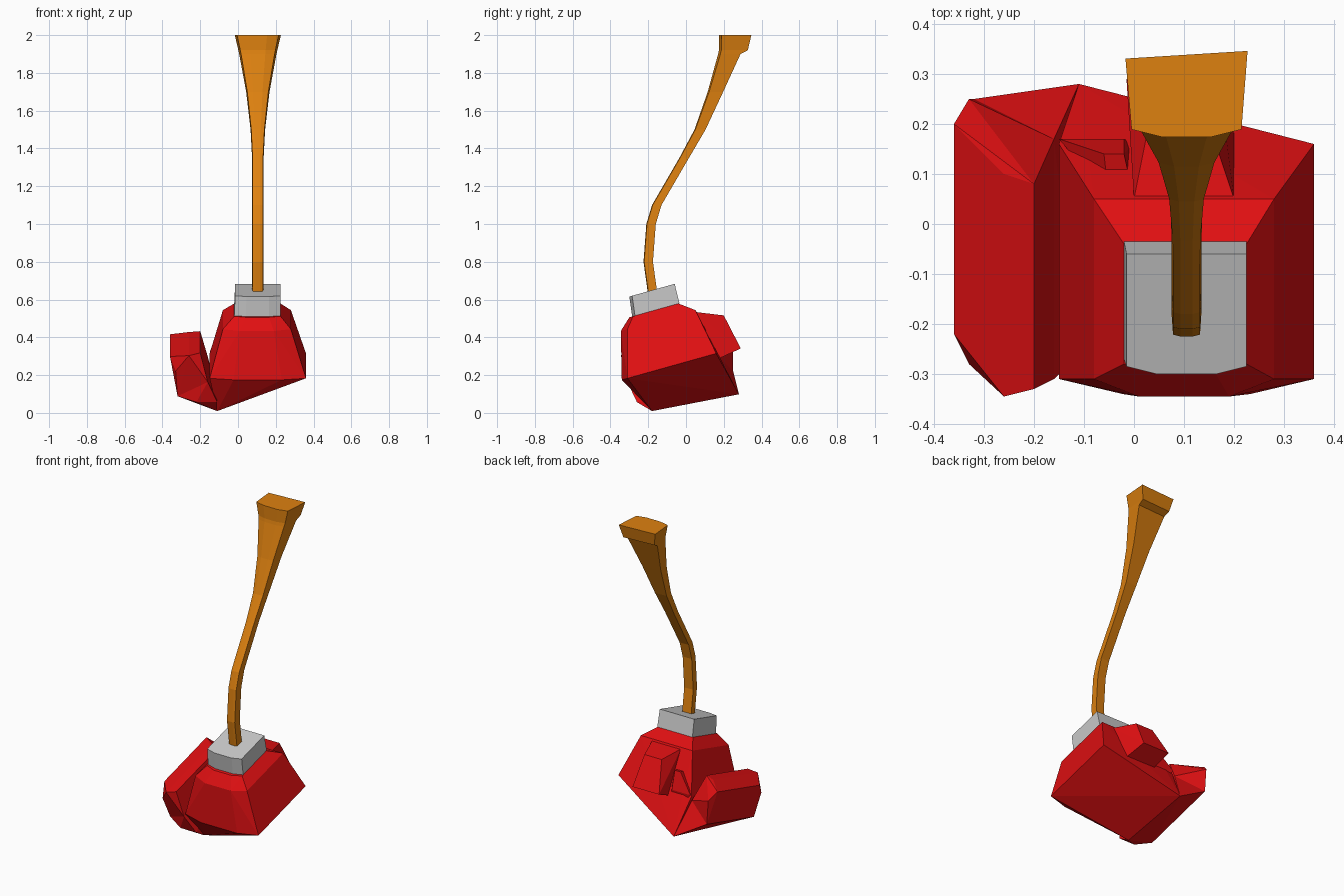
import bpy, bmesh

cube = bpy.data.objects.get("Cube")
if cube:
    bpy.data.objects.remove(cube, do_unlink=True)


def make_material(name, red, green, blue):
    material = bpy.data.materials.new(name)
    material.use_nodes = True
    color = (red, green, blue, 1)
    material.diffuse_color = color
    shader = material.node_tree.nodes["Principled BSDF"]
    shader.inputs["Base Color"].default_value = color
    return material


glove_red = make_material("glove red", .75, .005, .006)
handle_orange = make_material("handle orange", .73, .22, .005)
cuff_grey = make_material("cuff grey", .58, .58, .58)


def finish(name, mesh_builder, material):
    """Turn the built faces into a named object of one colour."""
    bmesh.ops.recalc_face_normals(mesh_builder, faces=mesh_builder.faces)
    mesh = bpy.data.meshes.new(name)
    mesh_builder.to_mesh(mesh)
    mesh_builder.free()
    mesh.materials.append(material)
    part = bpy.data.objects.new(name, mesh)
    bpy.context.collection.objects.link(part)


def tilt(x, y, height):
    """The whole glove leans forward: height rises steadily toward the back."""
    return (x, y, height + .28 * y)


def rail_y(x, front, back, height):
    """Both ends of an edge that runs front to back."""
    return [tilt(x, front, height), tilt(x, back, height)]


def rail_x(right, left, y, height):
    """Both ends of an edge that runs side to side."""
    return [tilt(right, y, height), tilt(left, y, height)]


def level(right, left, front, back, height, bulge):
    """Four-cornered outline whose front side bulges outward."""
    inset = (left - right) / 4
    return (rail_x(right, left, front, height)
            + rail_x(right, left, back, height)
            + rail_x(right + inset, left - inset, front - bulge, height))


def hull(name, material, *point_groups):
    """Faceted solid wrapped around groups of corner points."""
    builder = bmesh.new()
    for group in point_groups:
        for point in group:
            builder.verts.new(point)
    result = bmesh.ops.convex_hull(builder, input=builder.verts)
    inner = [v for v in result["geom_interior"] if isinstance(v, bmesh.types.BMVert)]
    bmesh.ops.delete(builder, geom=inner, context='VERTS')
    finish(name, builder, material)


# Handle: a thin bent shaft that flares toward the top and ends in a heel
def handle_section(builder, z, front, heel):
    flare = max(0, (z - 1.3) / .65) ** 1.9
    half = .03 + .08 * flare
    back = front + .05 + .08 * flare + heel
    chamfer = half / 8
    center = .105
    outline = [(-.9, front + chamfer), (-.4, front), (.4, front),
               (.9, front + chamfer), (1, back), (-1, back - chamfer)]
    return [builder.verts.new((center + side * half, y, z)) for side, y in outline]


def build_handle():
    builder = bmesh.new()
    spine = [(.62, -.2), (.8, -.225), (1, -.21), (1.1, -.18), (1.35, -.035),
             (1.5, .045), (1.7, .115), (1.9, .17)]
    sections = [handle_section(builder, z, front, 0) for z, front in spine]
    sections += [handle_section(builder, z, .174, .03) for z in (1.92, 2)]
    for lower, upper in zip(sections, sections[1:]):
        for i in range(len(lower)):
            builder.faces.new((lower[i - 1], lower[i], upper[i], upper[i - 1]))
    builder.faces.new(sections[0])
    builder.faces.new(sections[-1])
    finish("handle", builder, handle_orange)


build_handle()

# Wrist cuff
hull("cuff", cuff_grey,
     level(-.02, .225, -.27, -.035, .59, .015),
     level(-.015, .225, -.285, -.06, .7, .015))

# Keel along the underside, shared by the body and the palm
keel = [tilt(-.11, -.18, .06), tilt(-.11, .28, .02)]

# Main body: wrist, shoulder and widest outlines, closing at the keel
hull("glove_body", glove_red, keel,
     level(-.02, .225, -.28, -.04, .59, .02),
     level(-.08, .28, -.31, .05, .53, .035),
     level(-.15, .36, -.31, .16, .27, .03))

# Palm under the cleft, and the curled fingers rising from it
palm_edge = rail_y(-.32, -.22, .25, .15)
cleft_edge = rail_y(-.16, -.31, .17, .25)
hull("glove_palm", glove_red, keel, palm_edge, cleft_edge,
     rail_x(-.22, -.11, -.26, .13))
hull("glove_fingers", glove_red, palm_edge, cleft_edge,
     rail_y(-.36, -.22, .2, .36),
     rail_y(-.33, -.28, .25, .3),
     rail_y(-.26, -.345, .1, .4),
     rail_y(-.2, -.33, .08, .41))

# Thumb stub on the back, with a small fold beside it
hull("glove_thumb", glove_red,
     rail_x(0, .2, .05, .52),
     rail_x(.03, .15, .2, .46),
     rail_x(-.015, .17, .29, .26),
     rail_x(0, .2, .18, .24))
hull("glove_fold", glove_red,
     rail_x(-.15, -.02, .17, .28),
     rail_x(-.06, -.02, .14, .4),
     rail_x(-.1, 0, .16, .22),
     rail_x(-.05, 0, .05, .4))
